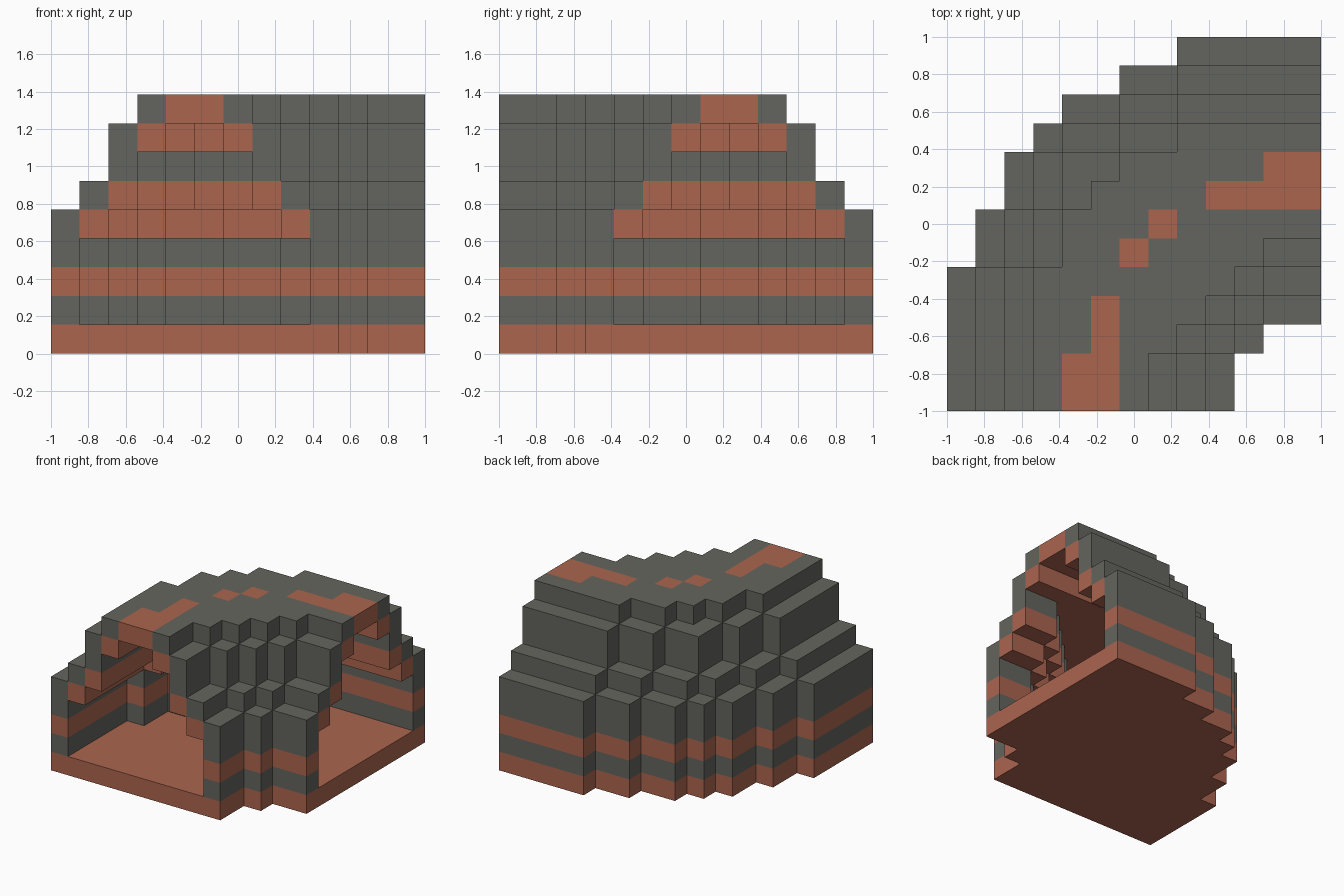
import bpy
import bmesh
from mathutils import Vector

old = bpy.data.objects.get("Cube")
if old:
    bpy.data.objects.remove(old)

N = 13              # blocks per side
S = 2 / N           # block size


def make_material(name, rgb):
    mat = bpy.data.materials.new(name)
    mat.use_nodes = True
    color = (*rgb, 1)
    mat.diffuse_color = color
    mat.node_tree.nodes["Principled BSDF"].inputs["Base Color"].default_value = color
    return mat


grey = make_material("grey stone", (0.127, 0.130, 0.112))
clay = make_material("orange clay", (0.407, 0.130, 0.078))


# Plan shapes: first and last block of each row, front to back
def region(first, last):
    last = last + [N - 1] * (len(first) - len(last))
    return {(i, j) for j, (a, b) in enumerate(zip(first, last))
            for i in range(a, b + 1)}


base = region([0] * 5 + [1, 1, 2, 2, 3, 4, 6, 8], [9, 9, 10])
ledge = region([1] * 5 + [2, 2, 3, 3, 4, 6, 8], [8, 8, 9, 10])
vault = region([2] * 5 + [3, 3, 4, 4, 6, 8], [7, 7, 8, 9, 10])
crown = region([3] * 5 + [4, 4, 5, 6, 8], [6, 6, 7, 8, 9, 10])
ridge = region([4, 4, 5, 5, N, 6, 7, 9, 11], [5, 5, 5, 5, 0, 6, 7])
none = set()

# Each layer from the ground up: part, outline, hollow, clay area
layers = [
    ("floor", base, none, base),
    ("tunnel_walls", base, ledge, none),
    ("tunnel_walls", base, ledge, base),
    ("tunnel_walls", base, ledge, none),
    ("tunnel_walls", base, vault, ledge),
    ("curved_vault", ledge, crown, vault),
    ("curved_vault", vault, crown, none),
    ("curved_vault", vault, ridge, crown),
    ("roof", crown, none, ridge),
]

blocks = {}
for k, (part, outline, hollow, clay_area) in enumerate(layers):
    for i, j in outline - hollow:
        blocks[i, j, k] = (part, int((i, j) in clay_area))

AXES = [Vector((1, 0, 0)), Vector((0, 1, 0)), Vector((0, 0, 1))]


def add_exposed_faces(bm, cell, material):
    """Add the sides of a block that touch no other block."""
    center = Vector(cell) + Vector((0.5, 0.5, 0.5))
    for a in range(3):
        n, u, v = AXES[a], AXES[(a + 1) % 3], AXES[(a + 2) % 3]
        for sign in (1, -1):
            neighbour = tuple(int(c) for c in Vector(cell) + n * sign)
            if neighbour in blocks:
                continue
            ring = [center + (n * sign + u * p + v * q) / 2
                    for p, q in ((-1, -1), (1, -1), (1, 1), (-1, 1))]
            if sign < 0:
                ring.reverse()
            shift = Vector((1, 1, 0))
            face = bm.faces.new([bm.verts.new(co * S - shift) for co in ring])
            face.material_index = material


# Build one object per part
for part in dict.fromkeys(layer[0] for layer in layers):
    bm = bmesh.new()
    for cell, (owner, material) in blocks.items():
        if owner == part:
            add_exposed_faces(bm, cell, material)
    bmesh.ops.remove_doubles(bm, verts=bm.verts, dist=S / 100)
    mesh = bpy.data.meshes.new(part)
    bm.to_mesh(mesh)
    bm.free()
    mesh.materials.append(grey)
    mesh.materials.append(clay)
    bpy.context.collection.objects.link(bpy.data.objects.new(part, mesh))
